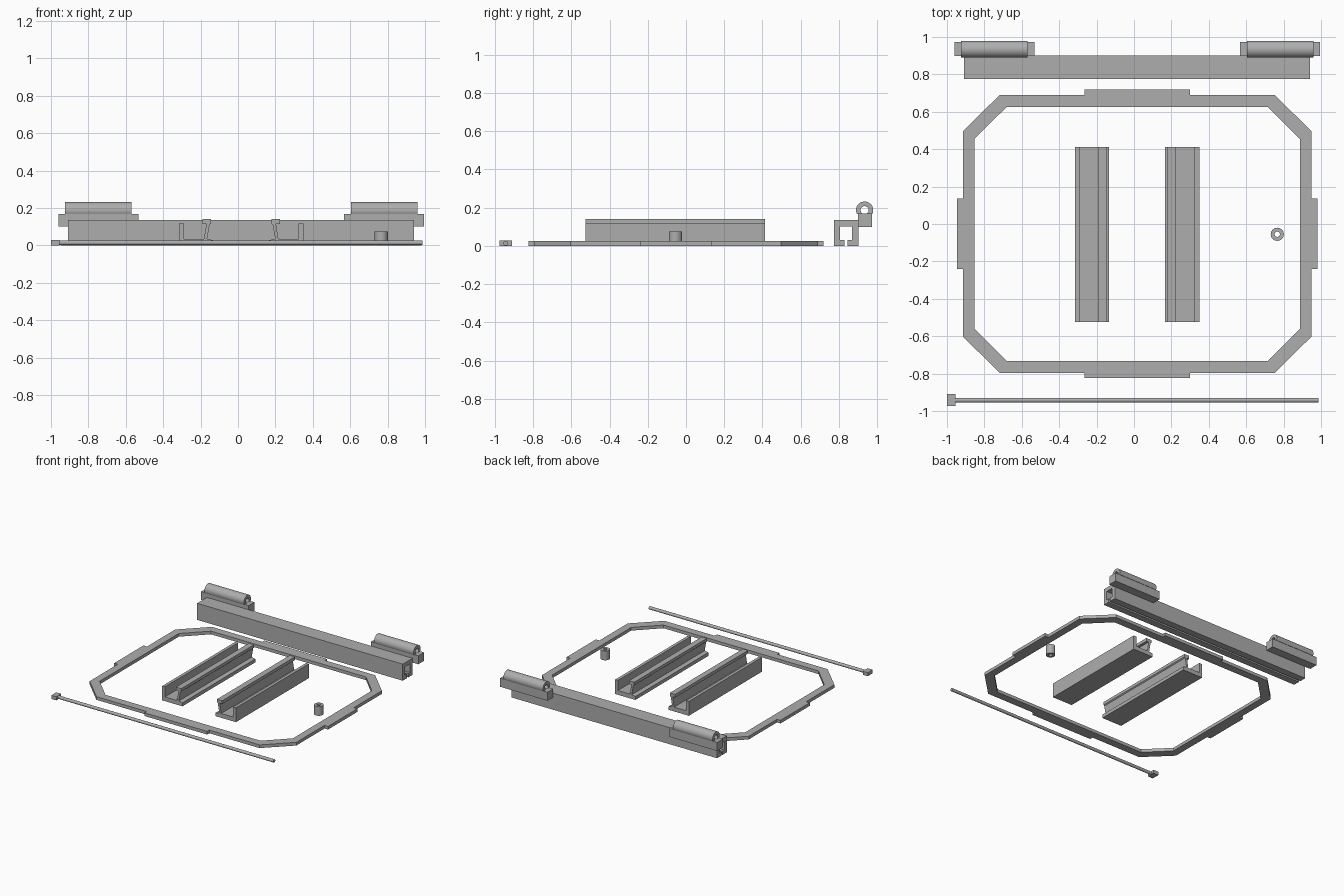
import bpy, bmesh, math
from mathutils import Vector

if "Cube" in bpy.data.objects:
    bpy.data.objects.remove(bpy.data.objects["Cube"])

grey = bpy.data.materials.new("plain_grey")
grey.diffuse_color = (0.42, 0.42, 0.42, 1)
grey.use_nodes = True
grey.node_tree.nodes["Principled BSDF"].inputs["Base Color"].default_value = grey.diffuse_color


def prism(name, loops, axis, start, end, smooth=False):
    """Fill a profile (first loop outline, others holes) and extrude it along an axis."""
    curve = bpy.data.curves.new(name + "_profile", 'CURVE')
    curve.dimensions = '2D'
    curve.fill_mode = 'BOTH'
    curve.extrude = (end - start) / 2
    for loop in loops:
        spline = curve.splines.new('POLY')
        spline.points.add(len(loop) - 1)
        for p, (u, v) in zip(spline.points, loop):
            p.co = (u, v, 0, 1)
        spline.use_cyclic_u = True
    helper = bpy.data.objects.new(name + "_helper", curve)
    bpy.context.collection.objects.link(helper)
    bpy.context.view_layer.update()
    deps = bpy.context.evaluated_depsgraph_get()
    mesh = bpy.data.meshes.new_from_object(helper.evaluated_get(deps))
    bpy.data.objects.remove(helper)

    bm = bmesh.new()
    bm.from_mesh(mesh)
    mid = (start + end) / 2
    for vert in bm.verts:
        u, v, w = vert.co
        w += mid
        vert.co = Vector({'x': (w, u, v), 'y': (u, w, v), 'z': (u, v, w)}[axis])
    bmesh.ops.remove_doubles(bm, verts=bm.verts, dist=1e-5)
    bmesh.ops.recalc_face_normals(bm, faces=bm.faces)
    for f in bm.faces:
        f.smooth = False
    bm.to_mesh(mesh)
    bm.free()
    mesh.materials.clear()
    mesh.materials.append(grey)
    obj = bpy.data.objects.new(name, mesh)
    bpy.context.collection.objects.link(obj)
    if smooth:
        bpy.ops.object.select_all(action='DESELECT')
        obj.select_set(True)
        bpy.context.view_layer.objects.active = obj
        bpy.ops.object.shade_smooth_by_angle(angle=math.radians(30))
    return obj


def arc(cu, cv, r, a0=0, a1=360, n=32):
    steps = n if a1 - a0 == 360 else n + 1
    angles = [math.radians(a0 + (a1 - a0) * i / n) for i in range(steps)]
    return [(cu + r * math.cos(a), cv + r * math.sin(a)) for a in angles]


def rect(u0, u1, v0, v1):
    return [(u0, v0), (u1, v0), (u1, v1), (u0, v1)]


# Octagonal frame with a tab on each side
CX, CY = 0.017, -0.053
quarter_out = [(0.963, 0.188), (0.931, 0.188), (0.931, 0.55), (0.735, 0.743),
               (0.282, 0.743), (0.282, 0.771)]
quarter_in = [(0.870, 0.508), (0.698, 0.679)]


def four_way(q):
    r = q[::-1]
    pts = q + [(-x, y) for x, y in r] + [(-x, -y) for x, y in q] + [(x, -y) for x, y in r]
    return [(x + CX, y + CY) for x, y in pts]


prism("frame", [four_way(quarter_out), four_way(quarter_in)], 'z', 0, 0.026)

# Pair of mirrored clip channels: low outer wall, leaning inner wall with hooked lip
channel = [(0.15, 0), (0.332, 0), (0.332, 0.117), (0.307, 0.117), (0.307, 0.035),
           (0.199, 0.035), (0.186, 0.115), (0.208, 0.115), (0.208, 0.141),
           (0.161, 0.141), (0.161, 0.117), (0.169, 0.110), (0.182, 0.035), (0.15, 0.028)]
for side, s in (("left", -1), ("right", 1)):
    prism(side + "_channel", [[(CX + s * x, z) for x, z in channel]], 'y', -0.525, 0.413)

# Small spacer tube
prism("spacer_tube", [arc(0.766, -0.055, 0.035), arc(0.766, -0.055, 0.014, n=24)],
      'z', 0, 0.075, True)

# Hinge pin with square head
prism("pin_rod", [arc(-0.942, 0.014, 0.0125, n=24)], 'x', -0.957, 0.987, True)
prism("pin_head", [rect(-0.974, -0.91, 0, 0.029)], 'x', -1.0, -0.955)

# Slotted rail with inward lips
rail = [(0.774, 0), (0.829, 0), (0.829, 0.03), (0.806, 0.03), (0.806, 0.102),
        (0.868, 0.102), (0.868, 0.03), (0.845, 0.03), (0.845, 0), (0.901, 0),
        (0.901, 0.135), (0.774, 0.135)]
prism("rail", [rail], 'x', -0.91, 0.942)

# Hinge blocks with hollow barrels flattened on the block top
barrel = (arc(0.934, 0.187, 0.045, -25, 205, 28)
          + arc(0.934, 0.187, 0.021, -65, 245, 24)[::-1])
for side, s in (("left", -1), ("right", 1)):
    x0, x1 = sorted((CX + s * 0.55, CX + s * 0.978))
    prism(side + "_hinge_block", [rect(0.899, 0.972, 0.10, 0.169)], 'x', x0, x1)
    prism(side + "_hinge_barrel", [barrel], 'x', x0 + 0.036, x1 - 0.036, True)
